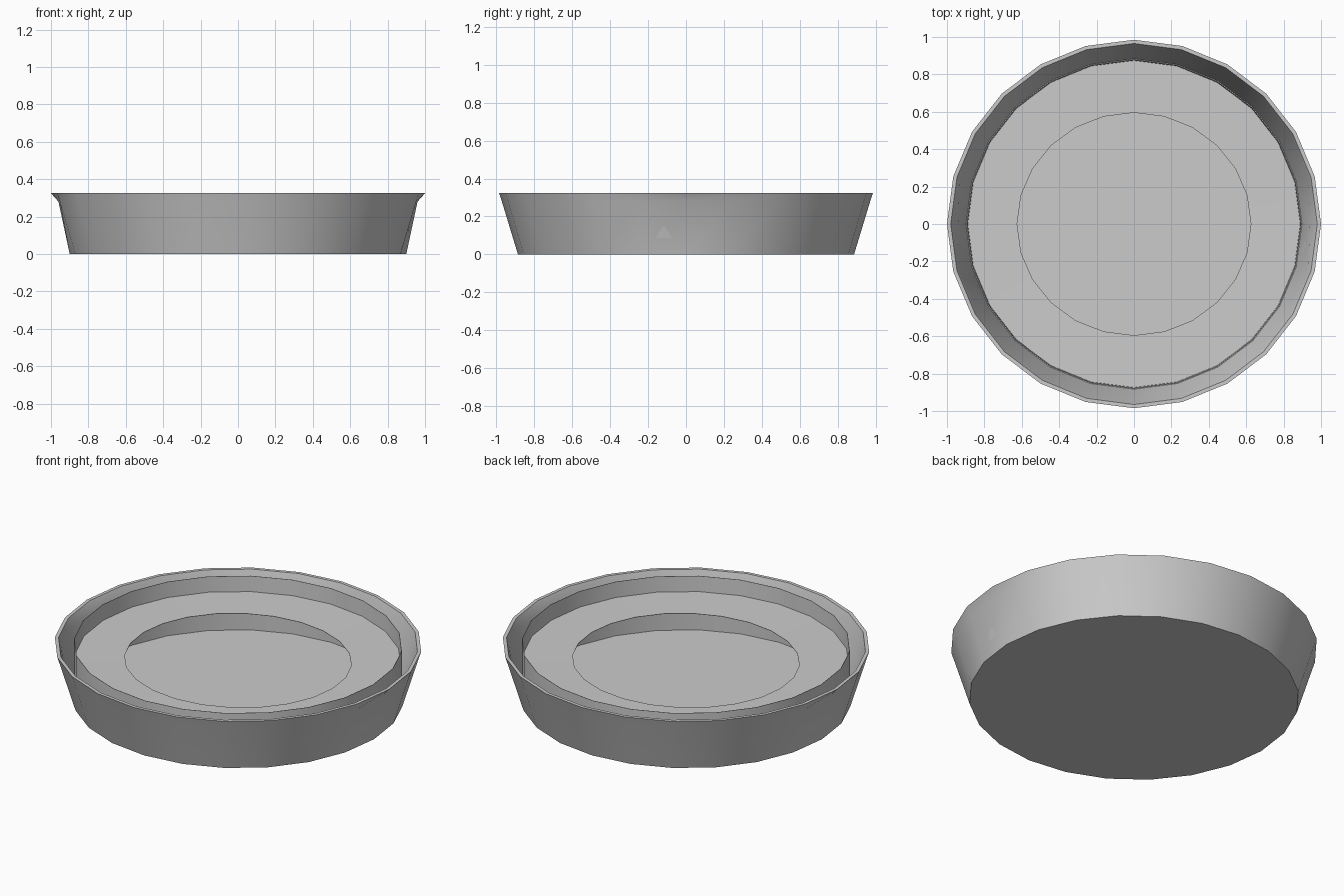
import bpy
import bmesh
from math import cos, sin, pi, radians

cube = bpy.data.objects.get("Cube")
if cube:
    bpy.data.objects.remove(cube, do_unlink=True)

SIDES = 24

grey = bpy.data.materials.new("plain_grey")
grey.use_nodes = True
colour = (0.6, 0.6, 0.6, 1)
grey.diffuse_color = colour
grey.node_tree.nodes["Principled BSDF"].inputs["Base Color"].default_value = colour


def lathe(name, profile, capped=False):
    """Spin (radius x, radius y, height, side dent) rings into a faceted round part."""
    bm = bmesh.new()
    rings = []
    for rx, ry, z, dent in profile:
        ring = []
        for i in range(SIDES):
            a = 2 * pi * i / SIDES
            k = rx - dent if i % (SIDES // 2) == 0 else rx
            ring.append(bm.verts.new((k * cos(a), ry * sin(a), z)))
        rings.append(ring)
    for low, high in zip(rings, rings[1:]):
        for i in range(SIDES):
            j = (i + 1) % SIDES
            bm.faces.new((low[i], low[j], high[j], high[i]))
    if capped:
        bm.faces.new(rings[0][::-1])
        bm.faces.new(rings[-1])
    mesh = bpy.data.meshes.new(name)
    bm.to_mesh(mesh)
    bm.free()
    mesh.materials.append(grey)
    obj = bpy.data.objects.new(name, mesh)
    bpy.context.collection.objects.link(obj)
    bpy.ops.object.select_all(action="DESELECT")
    obj.select_set(True)
    bpy.context.view_layer.objects.active = obj
    bpy.ops.object.shade_smooth_by_angle(angle=radians(35))


# Flared outer dish: outer wall, thin rim, inner wall and thin floor
lathe("outer_dish", [
    (0.90, 0.885, 0, 0),
    (0.986, 0.97, 0.28, 0.026),
    (1.0, 0.985, 0.325, 0),
    (0.98, 0.965, 0.325, 0),
    (0.966, 0.951, 0.28, 0.026),
    (0.898, 0.883, 0.003, 0),
], capped=True)

# Inner tray: thin upright wall and a flat shelf with a round hole,
# open underneath so the dish floor shows through the hole
lathe("inner_tray", [
    (0.895, 0.88, 0.003, 0),
    (0.895, 0.88, 0.325, 0),
    (0.893, 0.878, 0.325, 0),
    (0.889, 0.874, 0.233, 0),
    (0.625, 0.595, 0.23, 0),
    (0.625, 0.595, 0.228, 0),
    (0.889, 0.874, 0.228, 0),
    (0.892, 0.877, 0.003, 0),
])
